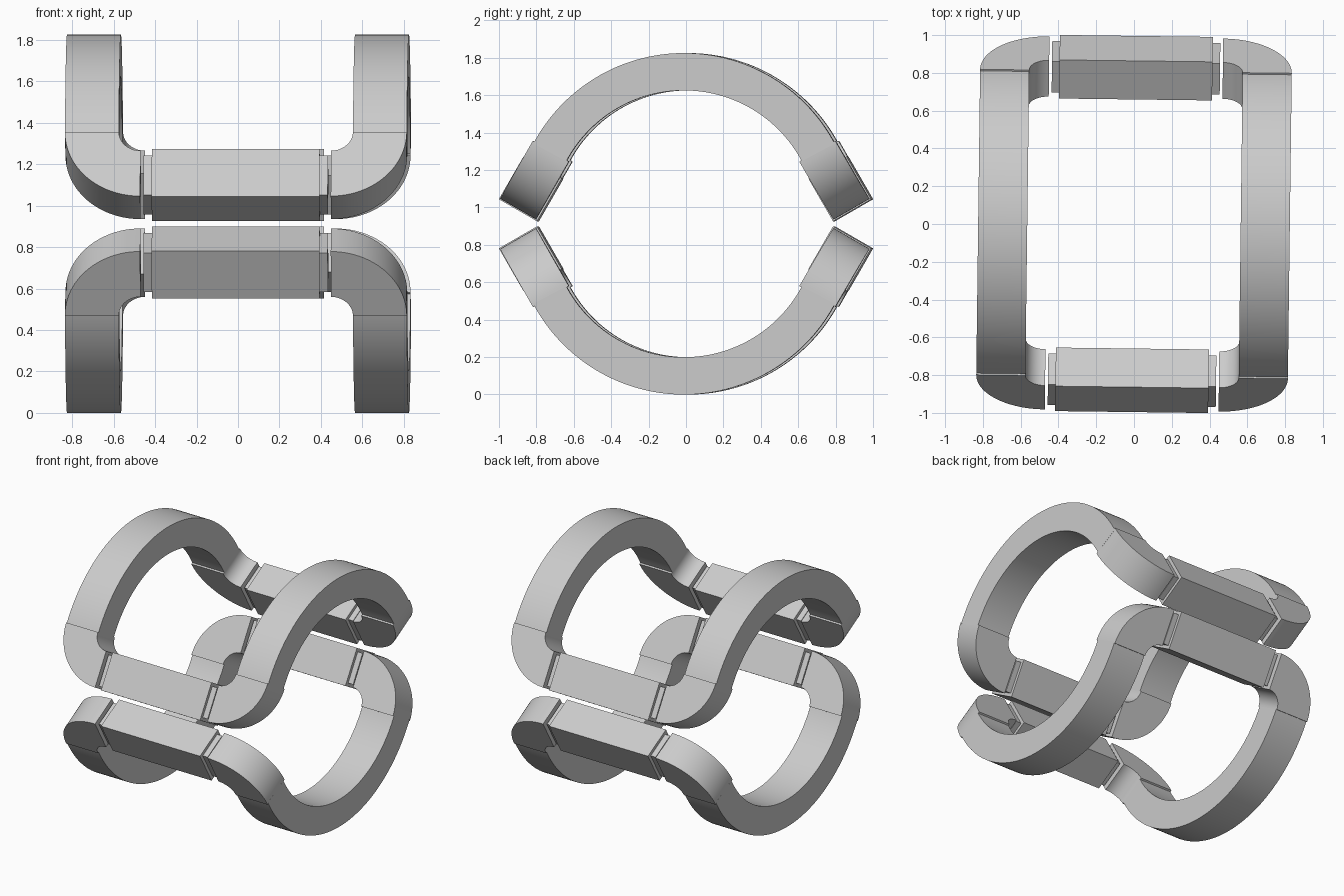
import bpy, bmesh
from math import sin, cos, pi, radians
from mathutils import Matrix, Vector

cube = bpy.data.objects.get("Cube")
if cube:
    bpy.data.objects.remove(cube, do_unlink=True)

GREY = (0.6, 0.6, 0.6, 1)
mat = bpy.data.materials.new("plain grey")
mat.use_nodes = True
mat.diffuse_color = GREY
mat.node_tree.nodes["Principled BSDF"].inputs["Base Color"].default_value = GREY

MID_Z = 0.9125          # height of the common axis of both coils
TILT = radians(30)      # where each arc ends above the axis
TURN = Matrix.Rotation(-0.0127, 3, "Z")


def arc(rx, ry, a, b, n, centre=(0, 0)):
    """Points on an elliptical arc from angle a to angle b."""
    return [(centre[0] + rx * cos(a + (b - a) * i / n),
             centre[1] + ry * sin(a + (b - a) * i / n)) for i in range(n + 1)]


def prism(name, outline, low, high, place):
    """Extrude a 2D outline from low to high, mapped to space by place(u, v, w)."""
    bm = bmesh.new()
    rings = [[bm.verts.new(TURN @ place(u, v, w) + Vector((0, 0, MID_Z)))
              for u, v in outline] for w in (low, high)]
    bm.faces.new(rings[0])
    bm.faces.new(rings[1])
    n = len(outline)
    for i in range(n):
        j = (i + 1) % n
        bm.faces.new((rings[0][i], rings[0][j], rings[1][j], rings[1][i]))
    bmesh.ops.recalc_face_normals(bm, faces=bm.faces)
    mesh = bpy.data.meshes.new(name)
    bm.to_mesh(mesh)
    bm.free()
    mesh.materials.append(mat)
    obj = bpy.data.objects.new(name, mesh)
    bpy.context.collection.objects.link(obj)
    bpy.ops.object.select_all(action="DESELECT")
    obj.select_set(True)
    bpy.context.view_layer.objects.active = obj
    bpy.ops.object.shade_smooth_by_angle(angle=radians(30))


def rect(u0, u1, v0, v1):
    return [(u0, v0), (u1, v0), (u1, v1), (u0, v1)]


# Flat shapes shared by both coils
END = radians(28)
arm_shape = arc(0.913, 0.913, END, pi - END, 72) + arc(0.713, 0.713, pi - END, END, 72)
bend_shape = (arc(0.365, 0.358, 0, pi / 2, 24, (0.46, 0.02))
              + arc(0.105, 0.105, pi / 2, 0, 16, (0.46, 0.02)))
bar_shape = rect(-0.405, 0.405, 0.12, 0.384)
collar_shape = rect(0.405, 0.445, 0.143, 0.361)

for level, sz in (("upper", 1), ("lower", -1)):
    # Curved arms on both sides
    for side, sx in (("left", 1), ("right", -1)):
        prism(f"{level}_{side}_arm", arm_shape, 0.565, 0.825,
              lambda u, v, w: Vector((sx * w, u, sz * v)))

    for end, sy in (("front", -1), ("back", 1)):
        # u runs along x, v down the slanted end, w away from the axis
        def slanted(u, v, w):
            return Vector((u, sy * (w * cos(TILT) + v * sin(TILT)),
                           sz * (w * sin(TILT) - v * cos(TILT))))

        # Straight bar across the end
        prism(f"{level}_{end}_bar", bar_shape, 0.692, 0.928, slanted)
        # Rounded corner bends and the thin collars beside the bar
        for side, sx in (("left", 1), ("right", -1)):
            def mirrored(u, v, w):
                return slanted(sx * u, v, w)
            prism(f"{level}_{end}_{side}_bend", bend_shape, 0.70, 0.922, mirrored)
            prism(f"{level}_{end}_{side}_collar", collar_shape, 0.715, 0.905, mirrored)
